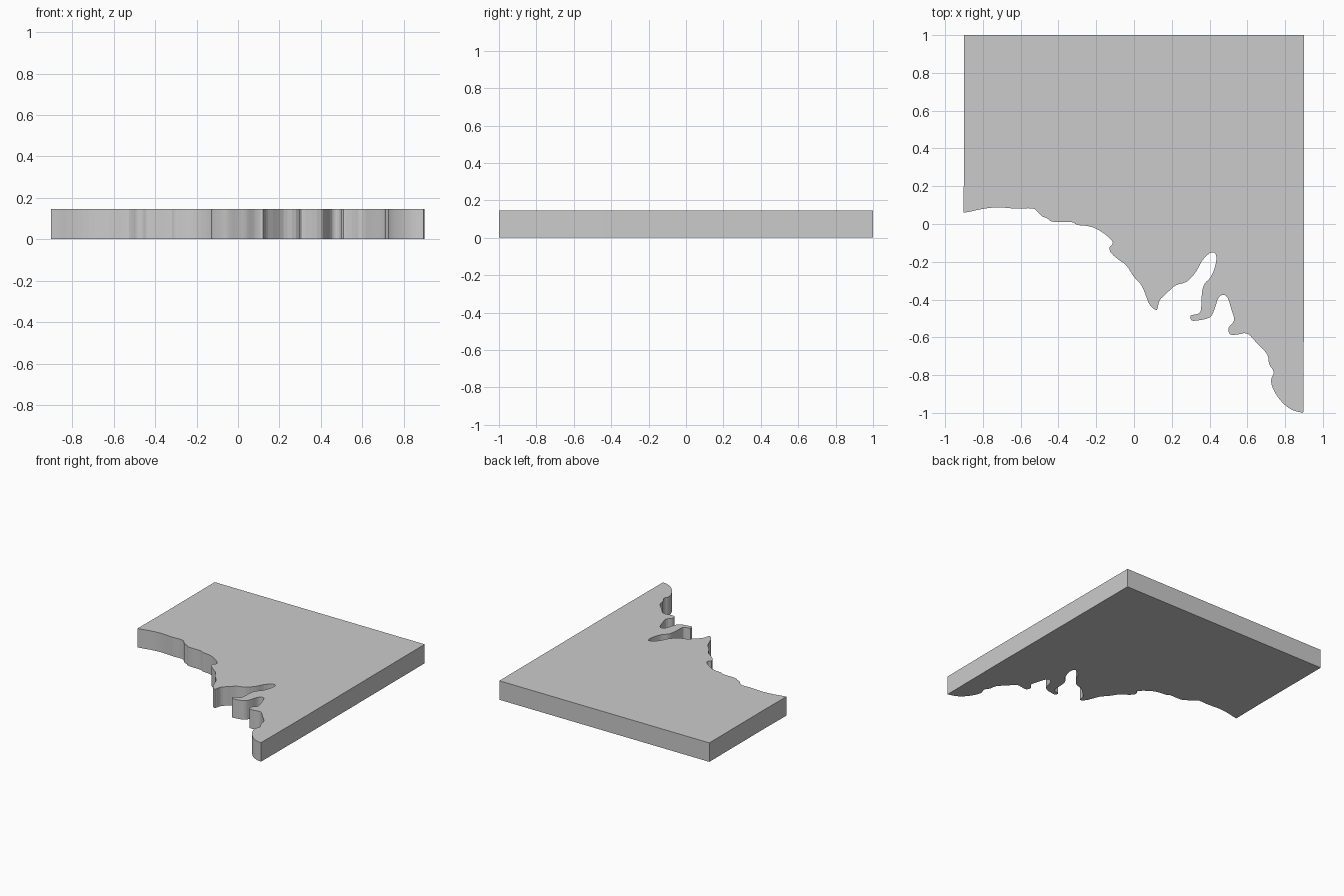
import bpy, bmesh
from mathutils import Vector

if "Cube" in bpy.data.objects:
    bpy.data.objects.remove(bpy.data.objects["Cube"])

THICKNESS = 0.147

# Ragged lower edge, left to right
EDGE = [
    (-.903, .06), (-.87, .065), (-.80, .08), (-.72, .088), (-.62, .081), (-.54, .083),
    (-.51, .065), (-.49, .043), (-.46, .03), (-.44, .015), (-.40, .01), (-.33, .01),
    (-.30, -.005), (-.25, -.01), (-.20, -.025), (-.14, -.065), (-.112, -.10),
    (-.13, -.125), (-.12, -.155), (-.08, -.19), (-.04, -.22), (0, -.28), (.04, -.325),
    (.065, -.385), (.085, -.43), (.12, -.455), (.135, -.405), (.17, -.37),
    (.22, -.325), (.28, -.305), (.33, -.25), (.36, -.195), (.40, -.155),
    (.43, -.155), (.435, -.20), (.41, -.275), (.375, -.315), (.36, -.36),
    (.355, -.45), (.34, -.475), (.30, -.485), (.305, -.51), (.34, -.51),
    (.40, -.495), (.425, -.455), (.445, -.395), (.47, -.375), (.495, -.39),
    (.515, -.45), (.53, -.51), (.50, -.55), (.51, -.585), (.55, -.585), (.60, -.58),
    (.65, -.63), (.705, -.69), (.715, -.74), (.74, -.785), (.725, -.83),
    (.745, -.89), (.79, -.95), (.84, -.985), (.896, -1.0),
]


def smooth_path(points, steps=3):
    """Catmull-Rom curve through an open run of points."""
    p = [Vector(q) for q in points]
    p = [p[0]] + p + [p[-1]]
    out = []
    for a, b, c, d in zip(p, p[1:], p[2:], p[3:]):
        for i in range(steps):
            t = i / steps
            out.append(0.5 * (2 * b + (c - a) * t + (2 * a - 5 * b + 4 * c - d) * t**2
                              + (3 * b - a - 3 * c + d) * t**3))
    return out + [p[-1]]


# Flat slab: smooth ragged edge closed by the straight right, back and left sides
outline = smooth_path(EDGE) + [Vector((.9, -.44)), Vector((.9, 1)),
                               Vector((-.9, 1)), Vector((-.9, .31))]
bm = bmesh.new()
face = bm.faces.new([bm.verts.new((p.x, p.y, 0)) for p in outline])
top = bmesh.ops.extrude_face_region(bm, geom=[face])["geom"]
bmesh.ops.translate(bm, vec=(0, 0, THICKNESS),
                    verts=[g for g in top if isinstance(g, bmesh.types.BMVert)])
bmesh.ops.recalc_face_normals(bm, faces=bm.faces)
bmesh.ops.triangulate(bm, faces=[f for f in bm.faces if len(f.verts) > 4])

mesh = bpy.data.meshes.new("map_slab")
bm.to_mesh(mesh)
bm.free()
slab = bpy.data.objects.new("map_slab", mesh)
bpy.context.collection.objects.link(slab)
